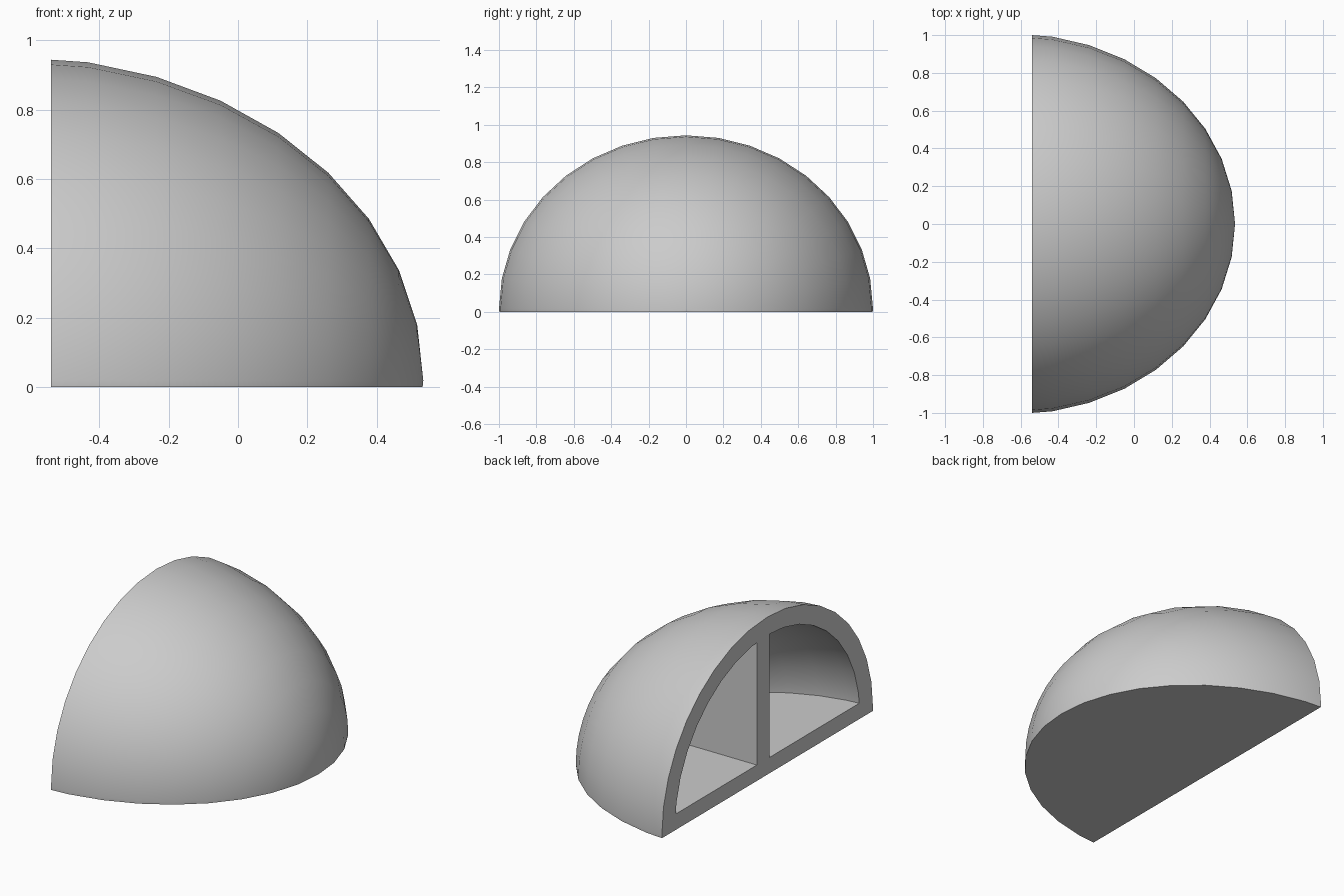
import bpy, bmesh, math
from mathutils import Matrix, Vector

cube = bpy.data.objects.get("Cube")
if cube:
    bpy.data.objects.remove(cube, do_unlink=True)

CENTRE = Vector((-0.636, 0, 0.018))
OPEN_X = -0.54          # plane of the open face
FLOOR_TOP = 0.095

grey = bpy.data.materials.new("light grey")
grey.use_nodes = True
colour = (0.6, 0.6, 0.6, 1)
grey.diffuse_color = colour
grey.node_tree.nodes["Principled BSDF"].inputs["Base Color"].default_value = colour


def cut_ellipsoid(name, radii, cuts):
    """Ellipsoid with poles along x; each cut (point, normal) removes the side the normal faces."""
    bm = bmesh.new()
    bmesh.ops.create_uvsphere(bm, u_segments=36, v_segments=18, radius=1)
    place = Matrix.Translation(CENTRE) @ Matrix.Diagonal((*radii, 1)) @ Matrix.Rotation(math.pi / 2, 4, 'Y')
    bmesh.ops.transform(bm, matrix=place, verts=bm.verts)
    for point, normal in cuts:
        res = bmesh.ops.bisect_plane(bm, geom=bm.verts[:] + bm.edges[:] + bm.faces[:],
                                     plane_co=point, plane_no=normal, clear_outer=True)
        rim = [e for e in res["geom_cut"] if isinstance(e, bmesh.types.BMEdge)]
        bmesh.ops.contextual_create(bm, geom=rim)
    bmesh.ops.recalc_face_normals(bm, faces=bm.faces)
    mesh = bpy.data.meshes.new(name)
    bm.to_mesh(mesh)
    bm.free()
    obj = bpy.data.objects.new(name, mesh)
    bpy.context.collection.objects.link(obj)
    mesh.materials.append(grey)
    return obj


# Solid half dome, cut flat at the base and the open face
shell = cut_ellipsoid("dome_shell", (1.171, 1.007, 0.933),
                      [((0, 0, 0), (0, 0, -1)), ((OPEN_X, 0, 0), (-1, 0, 0))])
bpy.context.view_layer.objects.active = shell
shell.select_set(True)

# Two hollow rooms, leaving a floor and an upright partition
for side, wall_y in ((1, 0.10), (-1, -0.02)):
    room = cut_ellipsoid("room_cutter", (0.98, 0.883, 0.825),
                         [((0, 0, FLOOR_TOP), (0, 0, -1)), ((0, wall_y, 0), (0, -side, 0))])
    room.hide_render = True
    mod = shell.modifiers.new("room", 'BOOLEAN')
    mod.operation = 'DIFFERENCE'
    mod.solver = 'EXACT'
    mod.object = room
    bpy.ops.object.modifier_apply(modifier=mod.name)
    bpy.data.objects.remove(room, do_unlink=True)

bpy.ops.object.shade_smooth_by_angle(angle=math.radians(30))
